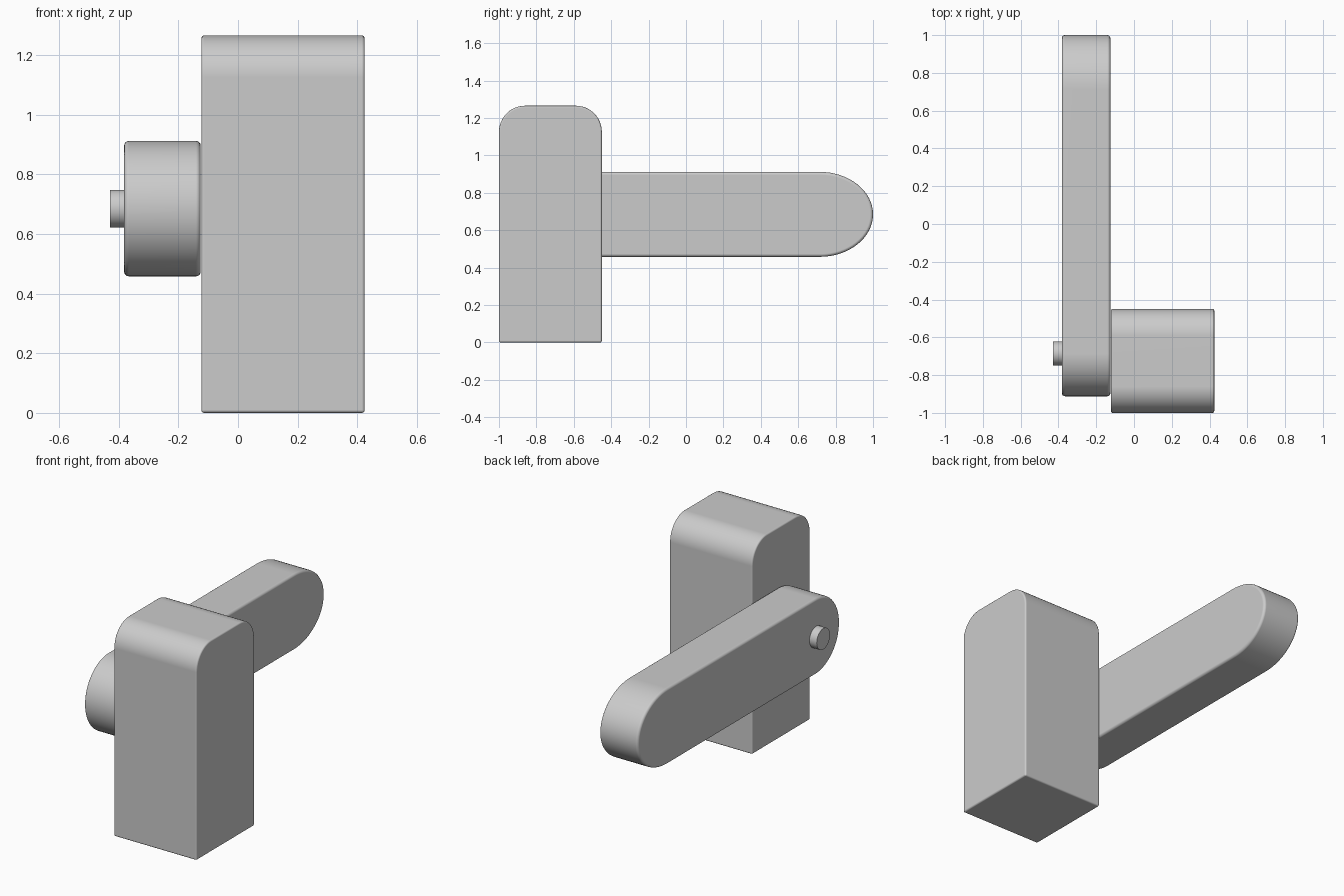
import bpy, bmesh
from math import sin, cos, pi, radians

cube = bpy.data.objects.get("Cube")
if cube:
    bpy.data.objects.remove(cube, do_unlink=True)

grey = bpy.data.materials.new("plain_grey")
grey.use_nodes = True
colour = (0.6, 0.6, 0.6, 1)
grey.diffuse_color = colour
grey.node_tree.nodes["Principled BSDF"].inputs["Base Color"].default_value = colour


def arc(cy, cz, ry, rz, start, end, steps):
    """Points on an elliptical arc in the side plane, angles in degrees."""
    angles = [radians(start + (end - start) * i / steps) for i in range(steps + 1)]
    return [(cy + ry * cos(a), cz + rz * sin(a)) for a in angles]


def extrude_profile(name, profile, x0, x1, bevel=0.0):
    """Extrude a side profile along x and round its sharp edges."""
    bm = bmesh.new()
    face = bm.faces.new([bm.verts.new((x0, y, z)) for y, z in profile])
    moved = bmesh.ops.extrude_face_region(bm, geom=[face])["geom"]
    verts = [v for v in moved if isinstance(v, bmesh.types.BMVert)]
    bmesh.ops.translate(bm, verts=verts, vec=(x1 - x0, 0, 0))
    bmesh.ops.recalc_face_normals(bm, faces=bm.faces)
    if bevel:
        sharp = [e for e in bm.edges if e.calc_face_angle(0) > radians(40)]
        bmesh.ops.bevel(bm, geom=sharp, offset=bevel, segments=4,
                        profile=0.5, affect='EDGES', clamp_overlap=True)
    mesh = bpy.data.meshes.new(name)
    bm.to_mesh(mesh)
    bm.free()
    mesh.materials.append(grey)
    obj = bpy.data.objects.new(name, mesh)
    bpy.context.collection.objects.link(obj)
    bpy.ops.object.select_all(action='DESELECT')
    obj.select_set(True)
    bpy.context.view_layer.objects.active = obj
    bpy.ops.object.shade_smooth_by_angle(angle=radians(35))
    normals = obj.modifiers.new("even_normals", 'WEIGHTED_NORMAL')
    normals.keep_sharp = True
    return obj


# Upright block with a rounded top
r, top, front, back = 0.14, 1.266, -1.0, -0.45
block = [(front, 0), (back, 0)]
block += arc(back - r, top - r, r, r, 0, 90, 12)
block += arc(front + r, top - r, r, r, 90, 180, 12)
extrude_profile("upright_block", block, -0.123, 0.425, 0.01)

# Long side arm: round at the pivot, longer curve at the free end
mid, half, pivot = 0.685, 0.227, -0.685
arm = arc(0.715, mid, 0.285, half, -90, 90, 32)
arm += arc(pivot, mid, half, half, 90, 270, 32)
extrude_profile("side_arm", arm, -0.382, -0.125, 0.016)

# Pivot pin on the outer side of the arm
pin = arc(pivot, mid, 0.063, 0.063, 0, 360, 32)[:-1]
extrude_profile("pivot_pin", pin, -0.43, -0.37)
